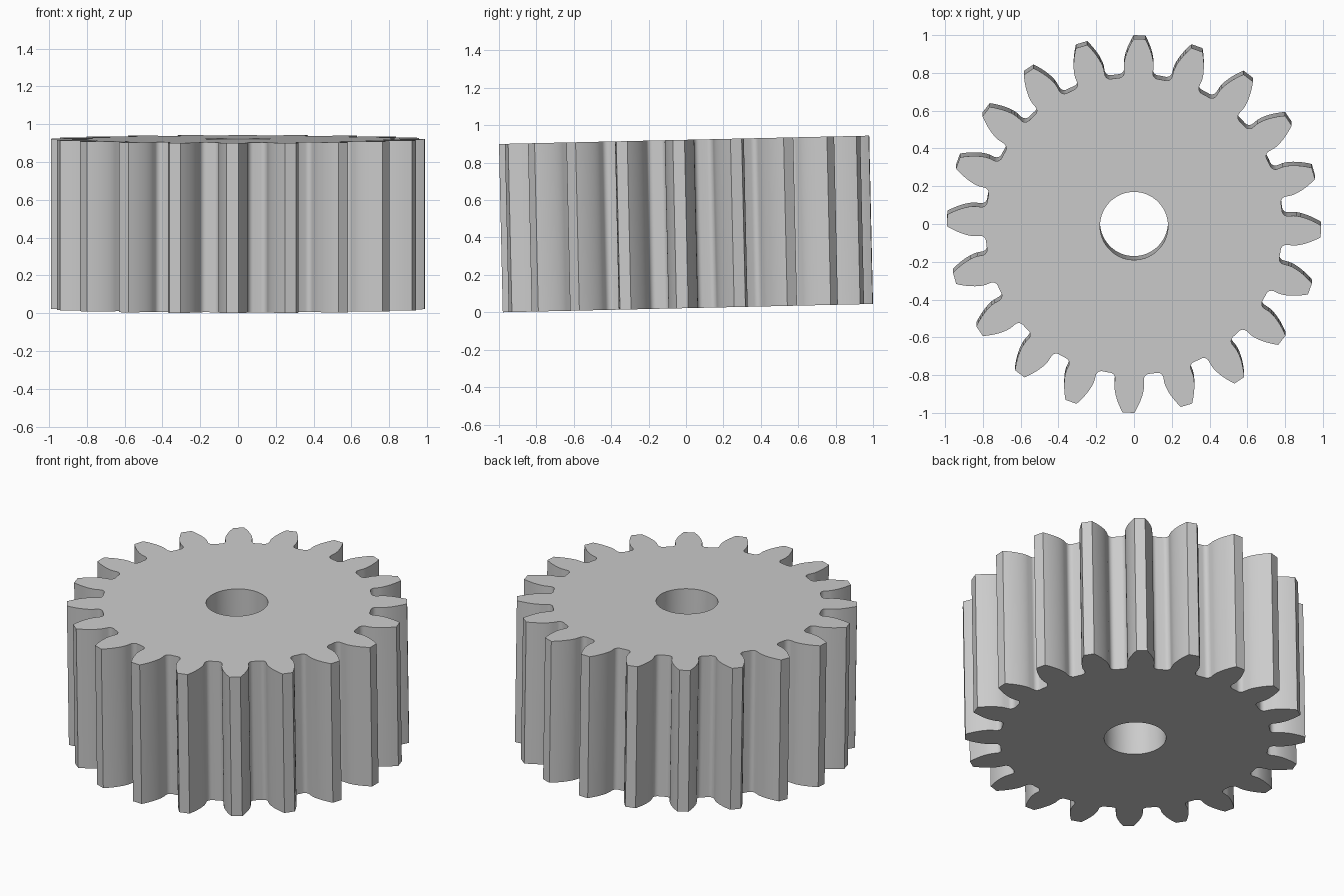
import bpy, bmesh, math
from mathutils import Vector

if "Cube" in bpy.data.objects:
    bpy.data.objects.remove(bpy.data.objects["Cube"], do_unlink=True)

# Spur gear dimensions
TEETH = 20
MODULE = 0.09
WIDTH = 0.9
BORE = 0.18
FILLET = 0.03
TILT = 0.0225
PRESSURE = math.radians(20)
pitch = MODULE * TEETH / 2
tip = pitch + MODULE
root = pitch - 1.25 * MODULE
base = pitch * math.cos(PRESSURE)
step = math.tau / TEETH


def polar(r, a):
    return Vector((r * math.cos(a), r * math.sin(a)))


def involute(a):
    return math.tan(a) - a


def half_tooth():
    """Outline from the gap centre up one flank to the tip corner."""
    base_half = math.pi / (2 * TEETH) + involute(PRESSURE)
    points = [polar(root, step / 2)]
    # Rounded root corner
    centre_angle = base_half + math.asin(FILLET / (root + FILLET))
    centre = polar(root + FILLET, centre_angle)
    start, end = centre_angle + math.pi, base_half + 1.5 * math.pi
    for i in range(7):
        points.append(centre + polar(FILLET, start + (end - start) * i / 6))
    # Involute flank
    for i in range(9):
        r = base + (tip - base) * i / 8
        points.append(polar(r, base_half - involute(math.acos(min(1, base / r)))))
    return points


def build_gear():
    bm = bmesh.new()
    upper = half_tooth()
    lower = [Vector((p.x, -p.y)) for p in upper]
    bore = [polar(BORE, step * (0.5 - i / 4)) for i in range(5)]
    outline = lower + upper[::-1] + bore
    seams = (len(lower) * 2 - 1, len(outline) - 1)
    for k in range(TEETH):
        turn = k * step - math.radians(1.7)
        ring = []
        for z in (-WIDTH / 2, WIDTH / 2):
            ring.append([bm.verts.new((*polar(p.length, math.atan2(p.y, p.x) + turn), z))
                         for p in outline])
        bottom, top = ring
        bm.faces.new(bottom[::-1])
        bm.faces.new(top)
        # Walls of the tooth and the bore, leaving the joins between sectors open
        for i in range(len(outline)):
            if i not in seams:
                j = (i + 1) % len(outline)
                bm.faces.new((bottom[i], bottom[j], top[j], top[i]))
    bmesh.ops.remove_doubles(bm, verts=bm.verts[:], dist=0.0001)
    bmesh.ops.recalc_face_normals(bm, faces=bm.faces[:])
    mesh = bpy.data.meshes.new("gear")
    bm.to_mesh(mesh)
    bm.free()
    obj = bpy.data.objects.new("gear", mesh)
    bpy.context.collection.objects.link(obj)
    return obj


# Grey metal
grey = bpy.data.materials.new("light grey")
grey.use_nodes = True
colour = (0.6, 0.6, 0.6, 1)
grey.diffuse_color = colour
grey.node_tree.nodes["Principled BSDF"].inputs["Base Color"].default_value = colour

gear = build_gear()
gear.data.materials.append(grey)

# Slight lean towards the front
gear.rotation_euler.x = TILT
gear.location.z = (WIDTH * math.cos(TILT) + 2 * tip * math.sin(TILT)) / 2

bpy.ops.object.select_all(action="DESELECT")
gear.select_set(True)
bpy.context.view_layer.objects.active = gear
bpy.ops.object.shade_smooth_by_angle(angle=math.radians(30))
